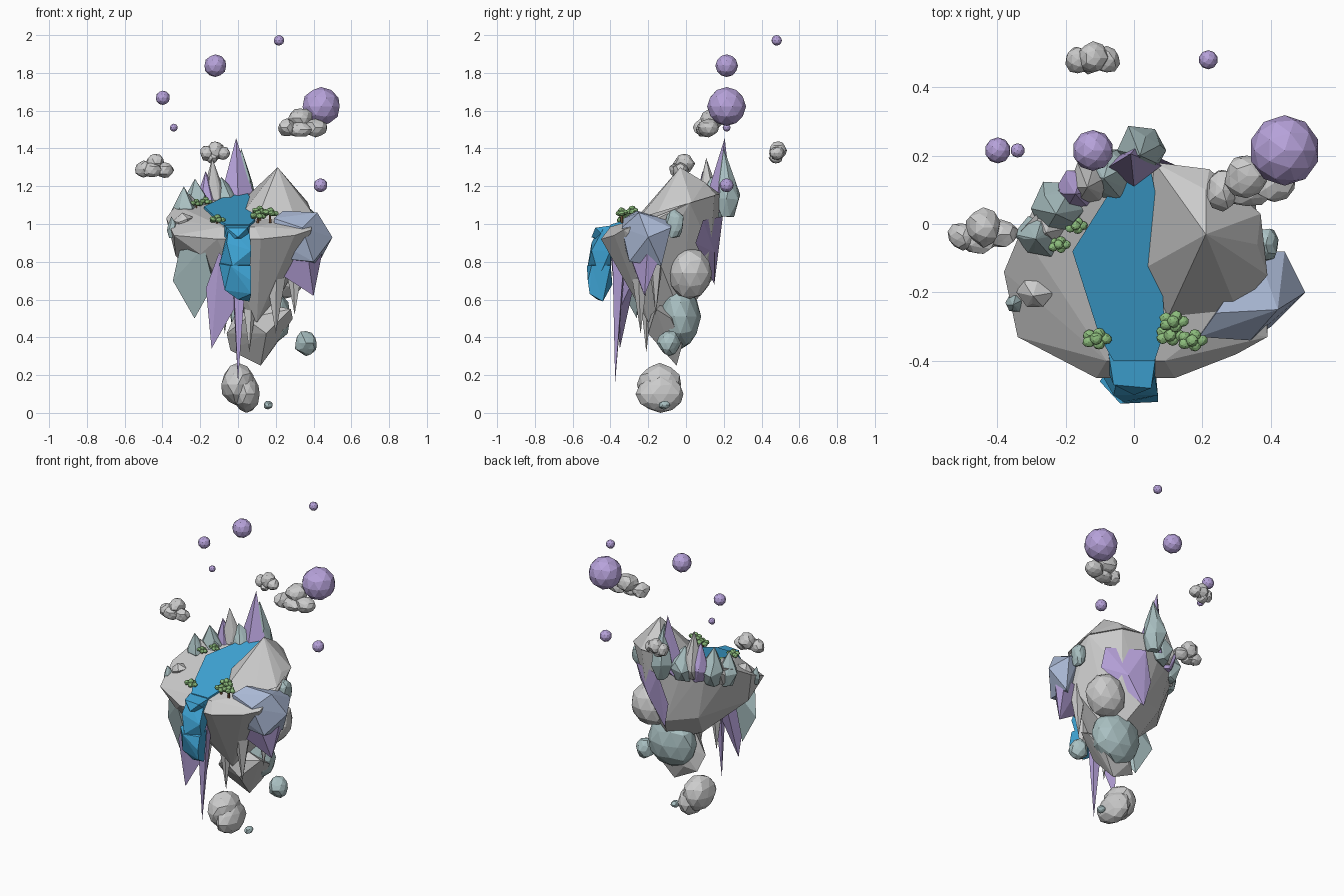
import bpy, bmesh, random
from math import cos, sin, pi
from mathutils import Vector

random.seed(7)


def material(name, color):
    m = bpy.data.materials.new(name)
    m.diffuse_color = (*color, 1)
    return m


PURPLE = material("violet", (0.47, 0.36, 0.70))
TEAL = material("teal_stone", (0.40, 0.53, 0.54))
SLATE = material("slate_blue", (0.40, 0.48, 0.66))
WATER = material("water", (0.05, 0.38, 0.68))
LEAF = material("leaf", (0.26, 0.50, 0.20))
BARK = material("bark", (0.25, 0.12, 0.06))


def finish(name, bm, mat=None):
    bmesh.ops.recalc_face_normals(bm, faces=bm.faces)
    me = bpy.data.meshes.new(name)
    bm.to_mesh(me)
    bm.free()
    ob = bpy.data.objects.new(name, me)
    bpy.context.collection.objects.link(ob)
    if mat:
        me.materials.append(mat)
    return ob


def hull(name, pts, mat=None):
    """Faceted convex chunk around a few points."""
    bm = bmesh.new()
    for p in pts:
        bm.verts.new(p)
    r = bmesh.ops.convex_hull(bm, input=bm.verts)
    junk = {v for v in r["geom_interior"] + r["geom_unused"] if isinstance(v, bmesh.types.BMVert)}
    bmesh.ops.delete(bm, geom=list(junk), context='VERTS')
    return finish(name, bm, mat)


def rocks(name, blobs, mat=None, jitter=0.12, sub=2):
    """One object of jittered icospheres: blobs = (centre, radii)."""
    bm = bmesh.new()
    for c, r in blobs:
        for v in bmesh.ops.create_icosphere(bm, subdivisions=sub, radius=1)["verts"]:
            d = v.co * (1 + random.uniform(-jitter, jitter))
            v.co = Vector(c) + Vector((d.x * r[0], d.y * r[1], d.z * r[2]))
    return finish(name, bm, mat)


def plane_z(x, y):
    return 1.105 + 0.3 * y      # sloping plateau


def on_top(pts, dz=0.0):
    return [(x, y, plane_z(x, y) + dz) for x, y in pts]


# main island: plateau, lower front rim and faceted underside
plateau = [(.37, .02), (.22, .15), (.06, .18), (-.10, .15), (-.22, .10), (-.33, -.02),
           (-.18, -.12), (-.08, -.40), (.09, -.40), (.22, -.30)]
front_rim = [(-.38, -.14, 1.03), (-.34, -.33, .94), (-.11, -.45, .92), (.12, -.45, .92),
             (.30, -.38, .94), (.39, -.33, .97), (.39, -.15, 1.03)]
hull("island", on_top(plateau) + front_rim + [(-.33, -.18, .83), (-.20, -.36, .84), (0, -.38, .83),
     (.2, -.33, .84), (.34, -.15, .82), (.2, .13, .87), (.05, .15, .72), (-.14, .07, .76),
     (-.08, -.06, .6), (.1, -.2, .48), (.15, -.02, .5)])

# hill on the right half
hull("hill", on_top([(.03, -.13), (.07, .05), (.06, .18), (.22, .16), (.37, .03), (.39, -.15),
     (.30, -.25), (.10, -.27)]) + [(.21, -.03, 1.30), (.21, .1, 1.22), (.36, -.06, 1.12)])

# river lying on the plateau
stream = [(-.06, .11), (.05, .155), (.07, .05), (.03, -.13), (.09, -.31), (.06, -.40), (-.06, -.40),
          (-.10, -.33), (-.18, -.08)]
hull("river", on_top(stream, .012) + on_top(stream, -.01), WATER)

# waterfall: overlapping chunks pouring over the front rim
hull("waterfall_lip", [(-.08, -.34, 1.0), (.07, -.34, 1.0), (-.06, -.47, .98), (.05, -.48, .98),
     (.07, -.40, .9), (-.08, -.42, .9), (0, -.5, .93)], WATER)
hull("waterfall_upper", [(-.05, -.46, .98), (.06, -.44, .97), (.07, -.5, .86), (-.06, -.5, .9), (-.1, -.43, .78),
     (-.03, -.52, .78), (.06, -.46, .72), (.02, -.40, .75), (-.07, -.39, .88), (.06, -.40, .86)], WATER)
hull("waterfall_lower", [(-.1, -.46, .79), (-.06, -.40, .8), (.05, -.40, .78), (.07, -.5, .78), (-.04, -.525, .78),
     (-.07, -.48, .65), (.07, -.51, .63), (.06, -.44, .59), (0, -.47, .60), (-.01, -.39, .68), (.07, -.52, .7)], WATER)

# hanging shards: tip below a small crown
hull("teal_shard", [(-.18, -.38, .88), (-.345, -.24, .7), (-.31, -.28, .86), (-.16, -.25, .86),
     (-.13, -.36, .68), (-.23, -.26, .5)], TEAL)
hull("violet_shard_left", [(-.17, -.38, .66), (-.1, -.4, .85), (-.03, -.38, .8), (-.02, -.35, .55),
     (-.1, -.26, .75), (-.14, -.35, .34)], PURPLE)
hull("violet_shard_long", [(-.03, -.39, .85), (.05, -.39, .85), (.04, -.33, .8), (-.03, -.33, .7),
     (0, -.375, .16)], PURPLE)
hull("violet_face_back", [(.30, .09, 1.02), (.07, .195, 1.04), (.01, .17, .85), (.17, .15, .85),
     (.05, .15, .68), (.3, .05, .9)], PURPLE)
for i, (x, y, z, w) in enumerate([(.06, -.21, .32, .08), (.20, -.24, .42, .08),
                                  (.30, -.16, .52, .06), (-.07, -.22, .42, .07)]):
    crown = [(x + w * cos(a * pi / 2.5 + i), y + w * .8 * sin(a * pi / 2.5 + i), .86 - .03 * (a % 2))
             for a in range(5)]
    hull(f"grey_shard_{i}", crown + [(x, y, z)])

# boulders under the back right side
rocks("boulder_upper", [((.24, .02, .74), (.125, .12, .14))], None, .06)
rocks("boulder_lower", [((.12, -.03, .51), (.165, .105, .17))], TEAL, .05)
hull("keel", [(.02, -.1, .6), (-.06, -.12, .42), (-.04, -.06, .33), (.04, -.2, .5), (.28, -.16, .55), (.29, -.08, .5),
     (.2, -.02, .36), (.15, -.2, .42), (.03, -.02, .36), (.05, 0, .5), (.12, -.05, .25)])

# slate outcrop on the right flank
hull("slate_outcrop", [(.5, -.2, .93), (.44, -.08, .98), (.36, -.08, 1.02), (.42, -.25, 1.06), (.24, -.26, 1.07),
     (.19, -.33, 1.03), (.34, -.34, .98), (.22, -.33, .9), (.2, -.3, .82), (.4, -.3, .8),
     (.42, -.13, .78)], SLATE)
hull("slate_violet_shard", [(.46, -.2, .92), (.36, -.32, .9), (.27, -.28, .84), (.3, -.15, .85),
     (.43, -.13, .85), (.2, -.27, .75), (.4, -.22, .62)], PURPLE)
rocks("side_stone", [((.385, -.06, 1.0), (.04, .05, .08))], TEAL)


# ridge crystals along the back left rim, tips leaning off centre
def crystal(name, x, y, r, low, mid, tip, mat):
    pts = [(x - .1 * r, y - .2 * r, tip)]
    for k, z, t in ((.55, low, .4), (1, mid, 0), (.65, mid + .35 * (tip - mid), .3)):
        for a in range(6):
            q = r * k * random.uniform(.85, 1.15)
            h = random.uniform(-.015, .015)
            pts.append((x + q * cos(a * pi / 3 + t), y + q * sin(a * pi / 3 + t), z + h))
    hull(name, pts, mat)


ridge = [(.025, .215, .075, 1.05, 1.14, 1.40, TEAL), (-.08, .15, .085, 1.03, 1.12, 1.25, TEAL),
         (-.13, .12, .065, 1.04, 1.12, 1.35, None), (-.165, .10, .065, 1.03, 1.11, 1.28, PURPLE),
         (-.22, .045, .08, 1.0, 1.09, 1.24, TEAL), (-.28, -.03, .07, .98, 1.07, 1.20, TEAL),
         (-.25, -.01, .075, 1.0, 1.07, 1.16, None), (-.29, -.20, .055, .98, 1.02, 1.06, None),
         (-.35, -.23, .03, .93, .98, 1.04, TEAL)]
for i, c in enumerate(ridge):
    crystal(f"ridge_crystal_{i}", *c)
hull("ridge_spire", [(-.01, .205, 1.455), (-.085, .16, 1.17), (.08, .17, 1.17), (.0, .11, 1.15), (.02, .24, 1.15),
     (-.05, .2, 1.06), (.05, .17, 1.06)], PURPLE)

# floating rocks below
rocks("floating_rock_big", [((.0, -.14, .15), (.09, .12, .11)), ((.045, -.135, .10), (.07, .125, .10))], None, .06)
rocks("floating_rock_teal", [((.36, -.09, .37), (.06, .06, .065))], TEAL, .1)
rocks("floating_rock_small", [((.16, -.115, .042), (.025, .03, .023))], TEAL, .1)

# clouds
clouds = {"left": [((-.44, -.01, 1.32), (.05, .055, .05)), ((-.50, -.035, 1.29), (.045, .04, .045)),
                   ((-.39, -.03, 1.285), (.05, .04, .04)), ((-.455, -.05, 1.285), (.05, .04, .04))],
          "back": [((-.12, .485, 1.39), (.045, .045, .05)), ((-.165, .48, 1.375), (.035, .04, .04)),
                   ((-.08, .48, 1.375), (.04, .04, .035)), ((-.135, .475, 1.35), (.03, .035, .03))],
          "right": [((.33, .14, 1.56), (.065, .065, .055)), ((.26, .10, 1.51), (.05, .06, .045)),
                    ((.41, .12, 1.51), (.06, .055, .05)), ((.33, .10, 1.50), (.07, .05, .04))]}
for n, b in clouds.items():
    rocks(f"cloud_{n}", b, None, .10)

# violet bubbles
for i, (x, y, z, r) in enumerate([(.44, .215, 1.622, .103), (-.12, .215, 1.838, .06), (-.398, .215, 1.668, .038),
                                  (-.34, .215, 1.51, .021), (.217, .48, 1.972, .028), (.437, .215, 1.205, .037)]):
    rocks(f"bubble_{i}", [((x, y, z), (r, r, r))], PURPLE, 0)

# trees
for i, (x, y, z) in enumerate([(-.17, -.005, 1.12), (-.22, -.06, 1.11), (-.11, -.335, 1.025),
                               (.115, -.285, 1.07), (.105, -.325, 1.045), (.17, -.34, 1.06)]):
    s = .7 if i < 2 else .9
    bm = bmesh.new()
    bmesh.ops.create_cone(bm, cap_ends=True, segments=6, radius1=.009 * s, radius2=.006 * s, depth=.05)
    bmesh.ops.translate(bm, verts=bm.verts, vec=(x, y, z - .03))
    finish(f"trunk_{i}", bm, BARK)
    puffs = [((x + .03 * s * cos(a), y + .018 * s * sin(a), z - .004 + .006 * (k % 2)),
              (.02 * s, .018 * s, .016 * s)) for k, a in enumerate([j * 2 * pi / 5 for j in range(5)])]
    rocks(f"foliage_{i}", puffs + [((x, y, z + .012), (.02 * s, .02 * s, .017 * s))], LEAF, .08)
